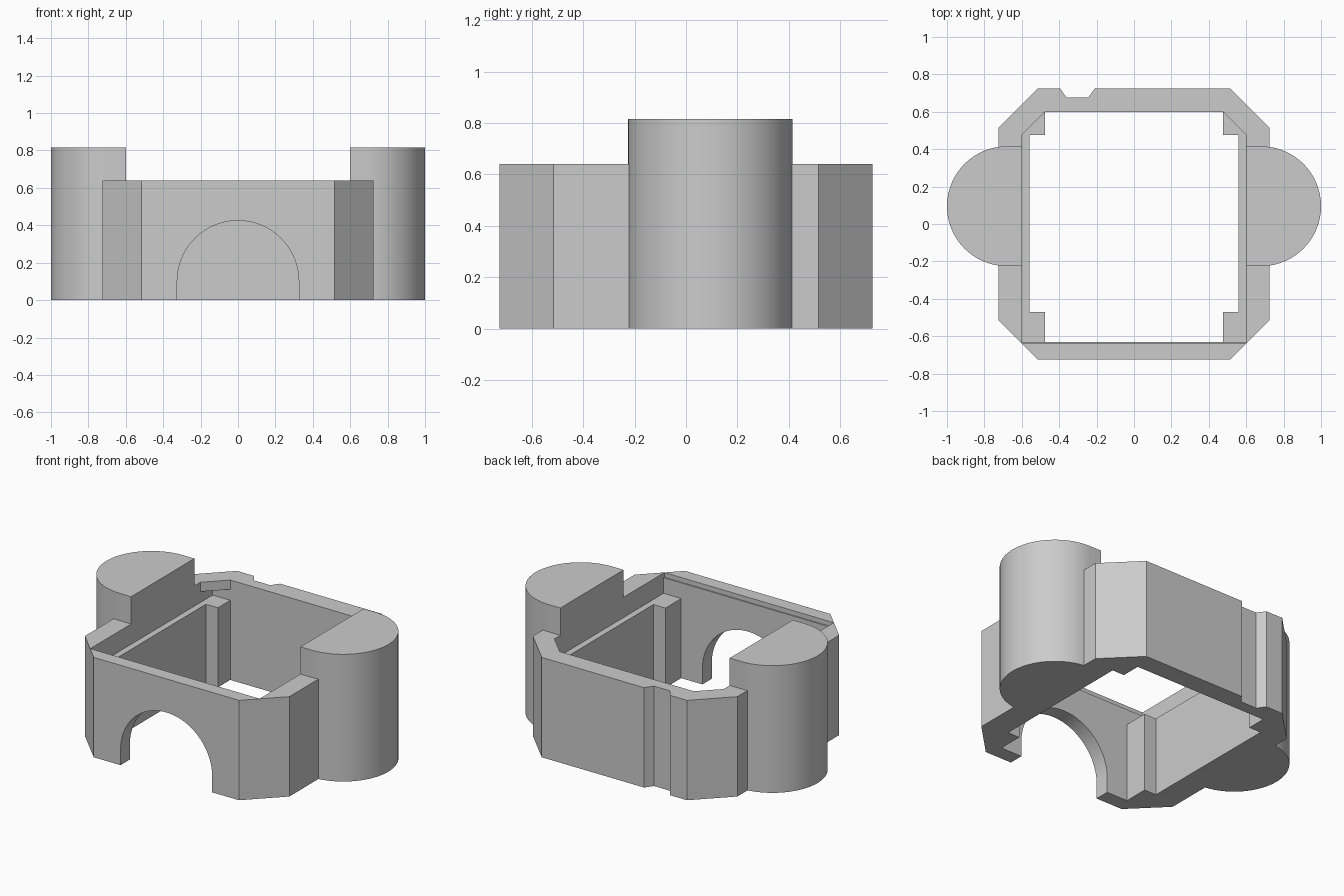
import bpy, bmesh
from math import sin, cos, pi, radians

cube = bpy.data.objects.get("Cube")
if cube:
    bpy.data.objects.remove(cube, do_unlink=True)

grey = bpy.data.materials.new("plain grey")
grey.use_nodes = True
grey.diffuse_color = (0.6, 0.6, 0.6, 1)
grey.node_tree.nodes["Principled BSDF"].inputs["Base Color"].default_value = (0.6, 0.6, 0.6, 1)


def prism(name, outline, low, high, along_y=False):
    """Extrude a closed 2D outline along z (or along y)."""
    bm = bmesh.new()
    rings = [[bm.verts.new((a, d, b) if along_y else (a, b, d)) for a, b in outline]
             for d in (low, high)]
    bm.faces.new(rings[0])
    bm.faces.new(rings[1])
    n = len(outline)
    for i in range(n):
        j = (i + 1) % n
        bm.faces.new((rings[0][i], rings[0][j], rings[1][j], rings[1][i]))
    bmesh.ops.recalc_face_normals(bm, faces=bm.faces)
    mesh = bpy.data.meshes.new(name)
    bm.to_mesh(mesh)
    bm.free()
    mesh.materials.append(grey)
    obj = bpy.data.objects.new(name, mesh)
    bpy.context.collection.objects.link(obj)
    return obj


def combine(target, tool, operation):
    """Apply a boolean and remove the tool."""
    mod = target.modifiers.new("cut", 'BOOLEAN')
    mod.operation, mod.solver, mod.object = operation, 'EXACT', tool
    bpy.context.view_layer.objects.active = target
    bpy.ops.object.modifier_apply(modifier=mod.name)
    bpy.data.objects.remove(tool, do_unlink=True)


def arc(cx, cy, r, start, end, steps):
    return [(cx + r * cos(start + (end - start) * i / steps),
             cy + r * sin(start + (end - start) * i / steps)) for i in range(steps + 1)]


def mirrored(half):
    """Complete an outline given its +x half, front to back."""
    return half + [(-x, y) for x, y in reversed(half)]


# Octagonal housing with a key groove in the back
W, C, HEIGHT = 0.725, 0.515, 0.64
octagon = mirrored([(C, -W), (W, -C), (W, C), (C, W)])
groove = [(-0.21, W), (-0.245, 0.675), (-0.36, 0.675), (-0.395, W)]
housing = prism("housing", octagon[:4] + groove + octagon[4:], 0, HEIGHT)

# Rounded side towers
for side in (1, -1):
    curve = arc(0.68, 0.095, 0.32, -pi / 2, pi / 2, 48)
    outline = [(0.58, -0.225)] + curve + [(0.58, 0.415)]
    combine(housing, prism("tower", [(side * x, y) for x, y in outline], 0, 0.815), 'UNION')

# Lower cavity, leaving four corner posts
lower = mirrored([(0.475, -0.63), (0.475, -0.47), (0.56, -0.47),
                  (0.56, 0.475), (0.475, 0.475), (0.475, 0.6)])
combine(housing, prism("lower_cavity", lower, -0.1, 0.55), 'DIFFERENCE')

# Wider upper cavity, leaving a ledge and back corner brackets
combine(housing, prism("upper_cavity", mirrored([(0.6, -0.63), (0.6, 0.6)]), 0.51, 0.58),
        'DIFFERENCE')
mouth = mirrored([(0.6, -0.63), (0.6, 0.475), (0.475, 0.6)])
combine(housing, prism("mouth_cavity", mouth, 0.57, 1), 'DIFFERENCE')

# Shallow lip along the front rim
combine(housing, prism("front_lip", mirrored([(0.6, -0.638), (0.6, -0.55)]), 0.61, 1),
        'DIFFERENCE')

# Arched opening in the front wall
arch = [(-0.325, -0.1)] + arc(0, 0.1, 0.325, pi, 0, 48) + [(0.325, -0.1)]
combine(housing, prism("arch_opening", arch, -0.9, -0.5, along_y=True), 'DIFFERENCE')

# Smooth the curved walls and keep the hard edges
bpy.ops.object.select_all(action='DESELECT')
housing.select_set(True)
bpy.context.view_layer.objects.active = housing
bpy.ops.object.shade_smooth_by_angle(angle=radians(25))
